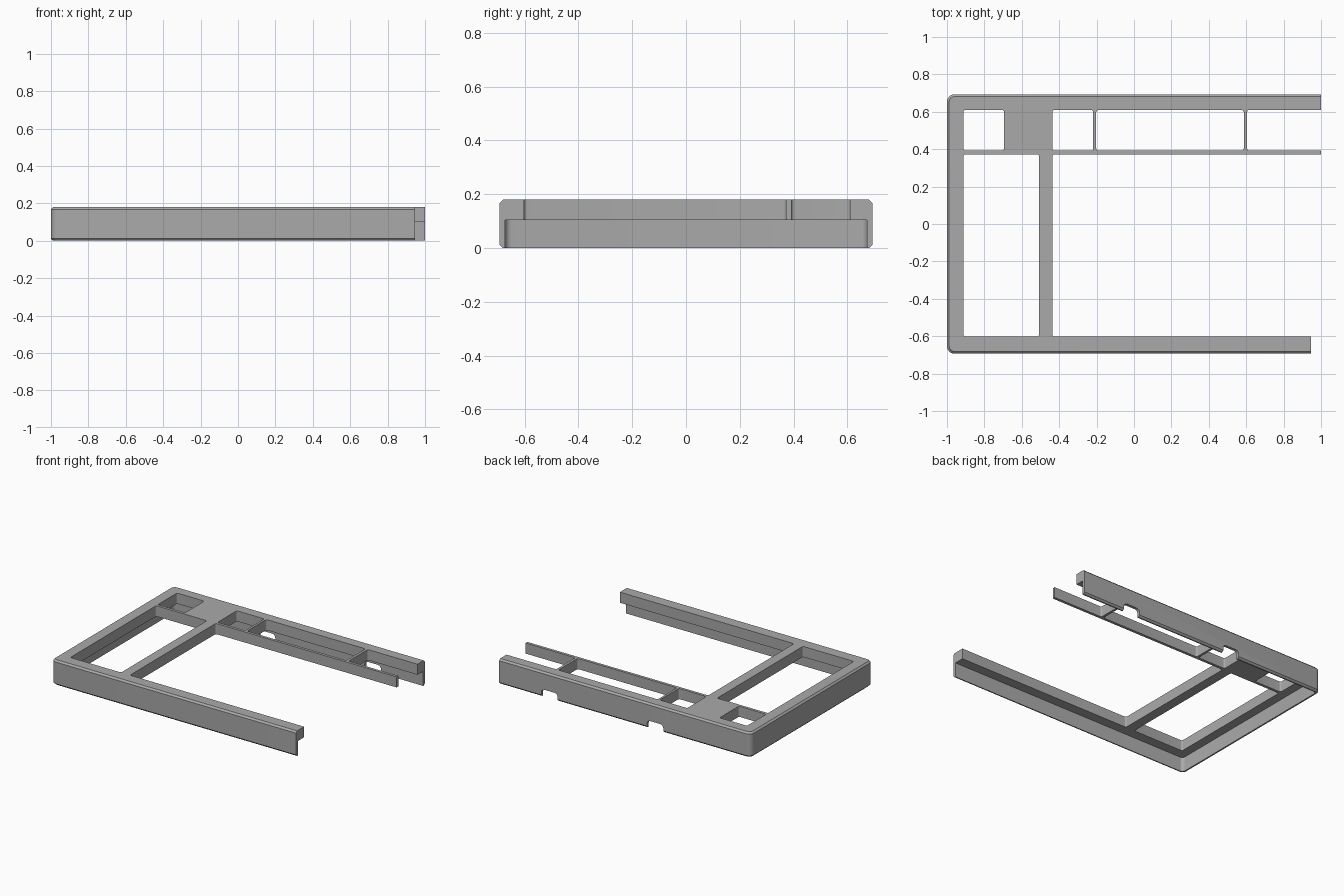
import bpy, bmesh

cube = bpy.data.objects.get("Cube")
if cube:
    bpy.data.objects.remove(cube, do_unlink=True)

grey = bpy.data.materials.new("plain grey")
grey.use_nodes = True
colour = (0.4, 0.4, 0.4, 1)
grey.diffuse_color = colour
grey.node_tree.nodes["Principled BSDF"].inputs["Base Color"].default_value = colour


def block(name, x, y, z, corner=0.0, rim=0.0, axis=2):
    """Box between limits; edges along axis rounded, then end faces chamfered."""
    bm = bmesh.new()
    bmesh.ops.create_cube(bm, size=1)
    for v in bm.verts:
        v.co = [lo if c < 0 else hi for c, (lo, hi) in zip(v.co, (x, y, z))]
    if corner:
        edges = [e for e in bm.edges
                 if abs((e.verts[0].co - e.verts[1].co).normalized()[axis]) > 0.9]
        bmesh.ops.bevel(bm, geom=edges, offset=corner, segments=6,
                        profile=0.5, affect='EDGES')
    if rim:
        ends = [f for f in bm.faces if abs(f.normal[axis]) > 0.9]
        edges = list({e for f in ends for e in f.edges})
        bmesh.ops.bevel(bm, geom=edges, offset=rim, segments=1, affect='EDGES')
    mesh = bpy.data.meshes.new(name)
    bm.to_mesh(mesh)
    bm.free()
    mesh.materials.append(grey)
    obj = bpy.data.objects.new(name, mesh)
    bpy.context.collection.objects.link(obj)
    return obj


def cut(target, cutter):
    cutter.hide_render = True
    mod = target.modifiers.new("cut", 'BOOLEAN')
    mod.operation = 'DIFFERENCE'
    mod.solver = 'EXACT'
    mod.object = cutter
    bpy.context.view_layer.objects.active = target
    bpy.ops.object.modifier_apply(modifier=mod.name)
    bpy.data.objects.remove(cutter, do_unlink=True)


HEIGHT, DECK, BEYOND = 0.18, 0.104, 1.3

# Shell: rounded slab, hollow beneath the deck
frame = block("case_frame", (-1, BEYOND), (-0.693, 0.693), (0, HEIGHT), 0.04, 0.012)
cut(frame, block("cavity", (-0.977, 1.5), (-0.673, 0.673), (-0.1, DECK), 0.025))

# Openings through the deck, leaving the rails and dividers
low, mid, high, top = -0.602, 0.372, 0.392, 0.61
openings = [
    (-0.912, -0.695, high, top),
    (-0.437, -0.218, high, top),
    (-0.202, 0.587, high, top),
    (0.605, BEYOND + 0.1, high, top),
    (-0.912, -0.508, low, mid),
    (-0.437, BEYOND + 0.1, low, mid),
]
for x0, x1, y0, y1 in openings:
    cut(frame, block("opening", (x0, x1), (y0, y1), (0.05, 0.3), 0.012))

# Open ends: the front rail stops a little short of the back one
cut(frame, block("end_trim", (1, 1.6), (-1, 1), (-0.2, 0.4)))
cut(frame, block("front_end_trim", (0.947, 1.6), (-1, -0.5), (-0.2, 0.4)))

# Rounded cable notches in the lower edge of the back wall
for x in (0.6, -0.24):
    cut(frame, block("notch", (x - 0.065, x + 0.065), (0.64, 0.8),
                     (-0.06, 0.055), 0.025, axis=1))

# Smooth rounded corners, crisp edges
bpy.ops.object.select_all(action='DESELECT')
frame.select_set(True)
bpy.context.view_layer.objects.active = frame
bpy.ops.object.shade_smooth_by_angle(angle=0.5)
